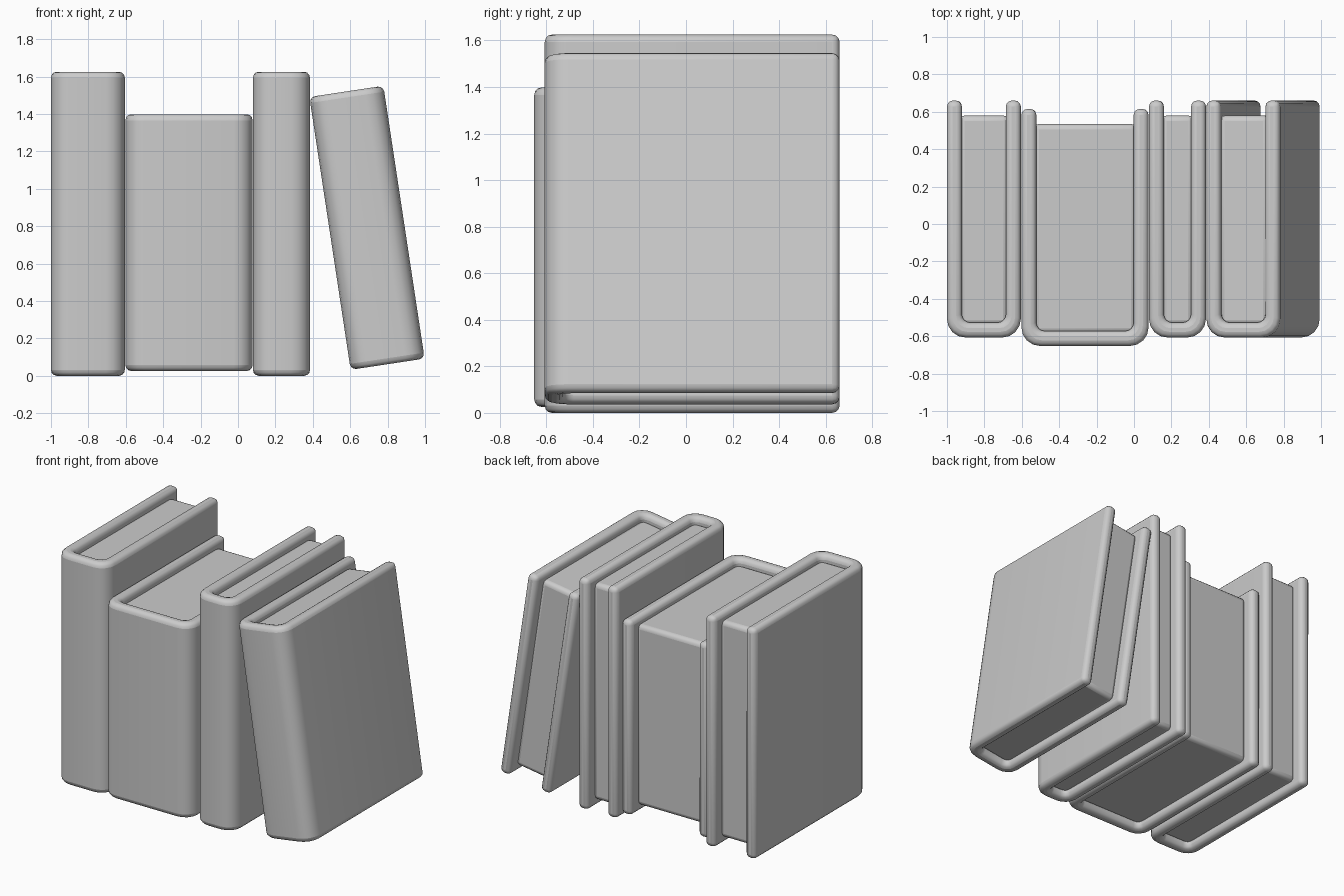
import bpy, math
from mathutils import Matrix

if "Cube" in bpy.data.objects:
    bpy.data.objects.remove(bpy.data.objects["Cube"])

T = 0.08       # cover thickness
R = 0.10       # outer spine corner radius


def finish(obj, bevel, matrix):
    mod = obj.modifiers.new("rounded_edges", "BEVEL")
    mod.width = bevel
    mod.segments = 3
    mod.limit_method = "ANGLE"
    mod.angle_limit = math.radians(45)
    obj.matrix_world = matrix
    for o in bpy.context.selected_objects:
        o.select_set(False)
    obj.select_set(True)
    bpy.context.view_layer.objects.active = obj
    bpy.ops.object.shade_smooth_by_angle(angle=math.radians(50))


def add_mesh(name, verts, faces):
    mesh = bpy.data.meshes.new(name)
    mesh.from_pydata(verts, [], faces)
    obj = bpy.data.objects.new(name, mesh)
    bpy.context.collection.objects.link(obj)
    return obj


def u_path(w, y0, y1, inset, r, n=4):
    # half-width minus inset, open at the back, rounded at the spine
    h, yb = w / 2 - inset, y0 + inset
    left = [(-h, y1)]
    for i in range(n + 1):
        a = math.pi + i * math.pi / 2 / n
        left.append((-h + r + r * math.cos(a), yb + r + r * math.sin(a)))
    return left + [(-x, y) for x, y in reversed(left)]


def book(name, w, h, y0, y1, matrix):
    # U-shaped cover swept along the height
    outer = u_path(w, y0, y1, 0, R)
    inner = u_path(w, y0, y1, T, 0.045)
    n = len(outer)
    verts = [(x, y, z) for z in (0, h) for x, y in outer + inner]
    faces = []
    for i in range(n - 1):
        o, p = i, i + n
        top = 2 * n
        faces += [(o, o + 1, o + 1 + top, o + top),
                  (p + 1, p, p + top, p + 1 + top),
                  (o + 1, o, p, p + 1),
                  (o + top, o + 1 + top, p + 1 + top, p + top)]
    for o, flip in ((0, False), (n - 1, True)):
        f = (o, o + 2 * n, o + 3 * n, o + n)
        faces.append(f[::-1] if flip else f)
    finish(add_mesh(name + "_cover", verts, faces), 0.032, matrix)

    # page block, recessed at top, bottom and back
    px, pa, pb = w / 2 - T + 0.015, y0 + T - 0.015, y1 - T
    verts = [(x, y, z) for z in (0.05, h - 0.05)
             for x, y in ((-px, pa), (px, pa), (px, pb), (-px, pb))]
    faces = [(3, 2, 1, 0), (4, 5, 6, 7)]
    faces += [(i, (i + 1) % 4, (i + 1) % 4 + 4, i + 4) for i in range(4)]
    finish(add_mesh(name + "_pages", verts, faces), 0.03, matrix)


# upright books
book("left_tall_book", 0.395, 1.625, -0.607, 0.66, Matrix.Translation((-0.8025, 0, 0)))
book("thick_short_book", 0.68, 1.372, -0.652, 0.615, Matrix.Translation((-0.262, 0, 0.026)))
book("narrow_tall_book", 0.305, 1.625, -0.607, 0.66, Matrix.Translation((0.2325, 0, 0)))

# leaning book
tilt = Matrix.Translation((0.80, 0, 0.062)) @ Matrix.Rotation(math.radians(-8.6), 4, "Y")
book("leaning_book", 0.40, 1.475, -0.607, 0.66, tilt)
